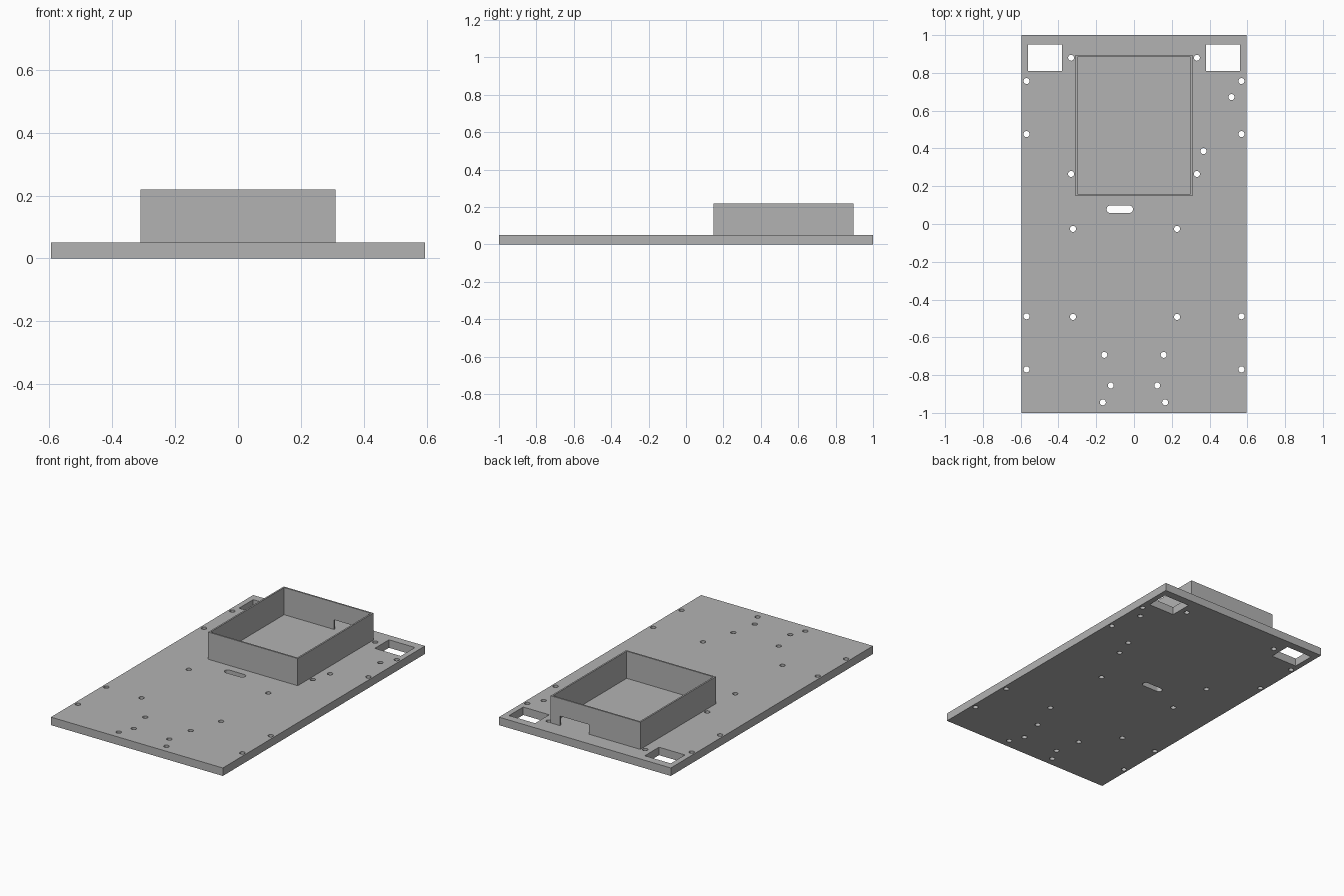
import bpy
import bmesh
from math import cos, sin, pi

old = bpy.data.objects.get("Cube")
if old:
    bpy.data.objects.remove(old, do_unlink=True)

grey = bpy.data.materials.new("plain grey")
grey.use_nodes = True
colour = (0.45, 0.45, 0.45, 1)
grey.diffuse_color = colour
grey.node_tree.nodes["Principled BSDF"].inputs["Base Color"].default_value = colour


def rect(x0, x1, y0, y1):
    return [(x0, y0), (x1, y0), (x1, y1), (x0, y1)]


def slot(x0, x1, y, r, n=12):
    """Rounded slot outline; a round hole when x0 equals x1."""
    right = [(x1 + r * cos(a), y + r * sin(a))
             for a in (-pi / 2 + pi * i / n for i in range(n + 1))]
    left = [(x0 - r * cos(a), y - r * sin(a))
            for a in (-pi / 2 + pi * i / n for i in range(n + 1))]
    if x0 == x1:
        right, left = right[:-1], left[:-1]
    return right + left


def extrude_outlines(name, outlines, z0, z1):
    """Solid whose first outline is the rim and the others are openings."""
    curve = bpy.data.curves.new(name, "CURVE")
    curve.dimensions = "2D"
    curve.fill_mode = "BOTH"
    curve.extrude = (z1 - z0) / 2
    for pts in outlines:
        spline = curve.splines.new("POLY")
        spline.points.add(len(pts) - 1)
        for p, (x, y) in zip(spline.points, pts):
            p.co = (x, y, 0, 1)
        spline.use_cyclic_u = True
    obj = bpy.data.objects.new(name, curve)
    bpy.context.collection.objects.link(obj)
    bpy.ops.object.select_all(action="DESELECT")
    obj.select_set(True)
    bpy.context.view_layer.objects.active = obj
    bpy.ops.object.convert(target="MESH")
    obj = bpy.context.object
    mesh = obj.data
    bm = bmesh.new()
    bm.from_mesh(mesh)
    bmesh.ops.remove_doubles(bm, verts=bm.verts, dist=0.0002)
    bmesh.ops.translate(bm, verts=bm.verts, vec=(0, 0, (z0 + z1) / 2))
    bmesh.ops.recalc_face_normals(bm, faces=bm.faces)
    for f in bm.faces:
        f.smooth = False
        f.material_index = 0
    bm.to_mesh(mesh)
    bm.free()
    mesh.materials.clear()
    mesh.materials.append(grey)
    return obj


# Base plate: corner windows, cable slot and screw holes
TOP = 0.05
openings = [rect(-0.56, -0.38, 0.81, 0.95), rect(0.38, 0.56, 0.81, 0.95),
            slot(-0.125, -0.025, 0.078, 0.02)]
paired = [(0.333, 0.88), (0.333, 0.265), (0.569, 0.757), (0.569, 0.476),
          (0.569, -0.489), (0.569, -0.77), (0.157, -0.693),
          (0.123, -0.855), (0.165, -0.944)]
holes = [(s * x, y) for x, y in paired for s in (-1, 1)]
holes += [(x, y) for x in (-0.323, 0.228) for y in (-0.026, -0.492)]
holes += [(0.516, 0.672), (0.368, 0.386)]
openings += [slot(x, x, y, 0.016, 8) for x, y in holes]
extrude_outlines("base_plate", [rect(-0.595, 0.595, -1, 1)] + openings, 0, TOP)

# Open tray with thin walls
WALL = 0.01
X, Y0, Y1 = 0.31, 0.148, 0.895
tray = extrude_outlines("tray_walls", [
    rect(-X, X, Y0, Y1),
    rect(-X + WALL, X - WALL, Y0 + WALL, Y1 - WALL)], TOP, 0.22)

# Cable notch at the foot of the back wall
cutter = extrude_outlines("notch_cutter", [
    rect(0.045, 0.247, Y1 - 0.05, Y1 + 0.05)], TOP - 0.02, TOP + 0.06)
cutter.hide_render = True
cut = tray.modifiers.new("cable notch", "BOOLEAN")
cut.operation = "DIFFERENCE"
cut.solver = "EXACT"
cut.object = cutter
bpy.ops.object.select_all(action="DESELECT")
tray.select_set(True)
bpy.context.view_layer.objects.active = tray
bpy.ops.object.modifier_apply(modifier=cut.name)
bpy.data.objects.remove(cutter, do_unlink=True)
